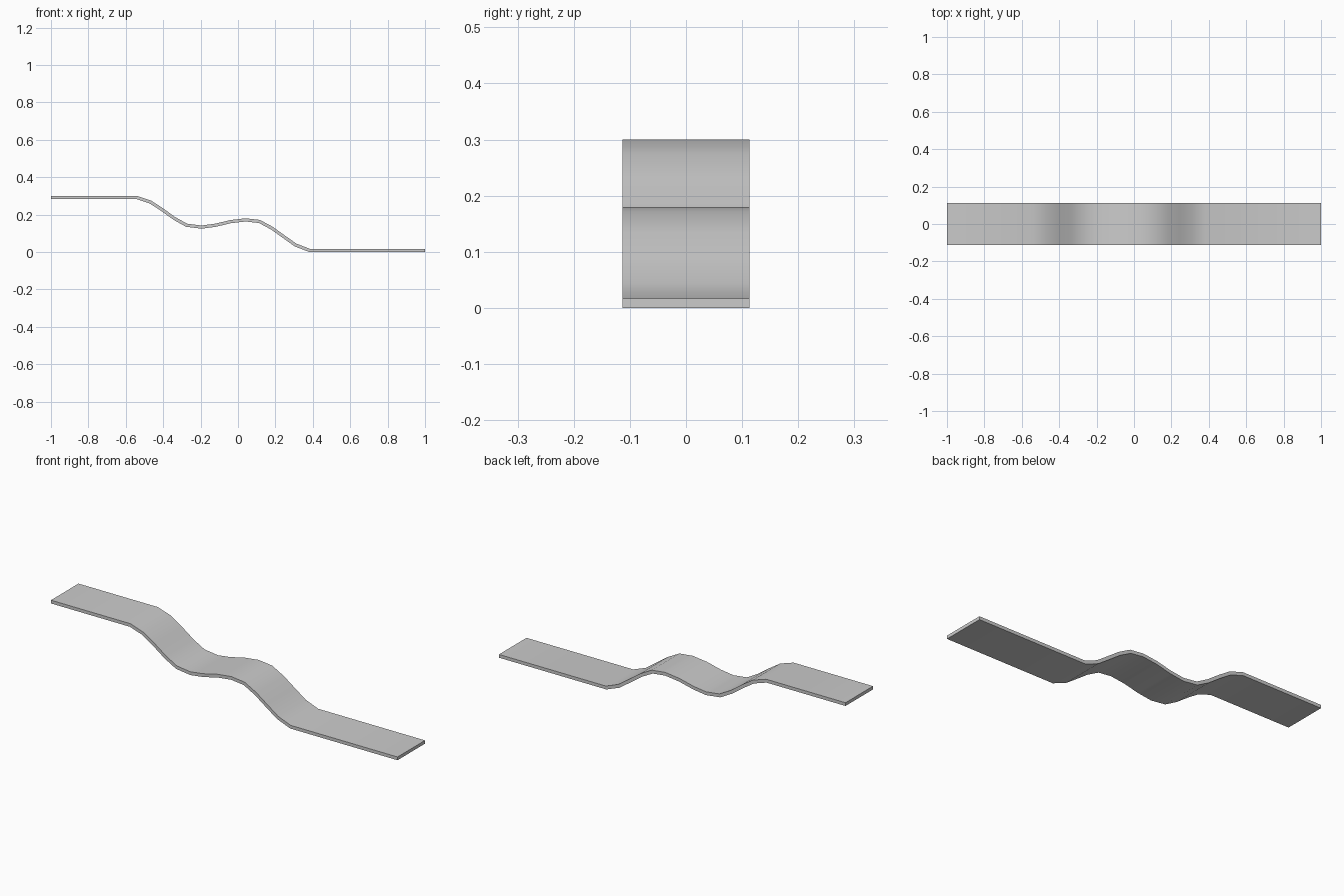
import bpy, bmesh
from math import radians

if "Cube" in bpy.data.objects:
    bpy.data.objects.remove(bpy.data.objects["Cube"])

THICK, HALF_W = 0.017, 0.1133

# Centre line of the slide bed in x, z
path = [(-1, .2915), (-.543, .2915), (-.468, .267), (-.404, .225), (-.34, .179),
        (-.275, .143), (-.195, .133), (-.12, .143), (-.04, .162), (.04, .1715),
        (.115, .163), (.18, .128), (.243, .083), (.308, .037), (.382, .0085), (1, .0085)]

# Wavy strip across the full width
bm = bmesh.new()
rows = [[bm.verts.new((x, y, z)) for y in (-HALF_W, HALF_W)] for x, z in path]
for a, b in zip(rows, rows[1:]):
    bm.faces.new((a[0], b[0], b[1], a[1]))
mesh = bpy.data.meshes.new("wavy_ramp")
bm.to_mesh(mesh)
bm.free()
ramp = bpy.data.objects.new("wavy_ramp", mesh)
bpy.context.collection.objects.link(ramp)

# Even sheet thickness, smooth bends with sharp rims
solid = ramp.modifiers.new("thickness", 'SOLIDIFY')
solid.thickness = THICK
solid.offset = 0
solid.use_even_offset = True
bpy.context.view_layer.objects.active = ramp
ramp.select_set(True)
bpy.ops.object.modifier_apply(modifier=solid.name)
bpy.ops.object.shade_smooth_by_angle(angle=radians(40))
